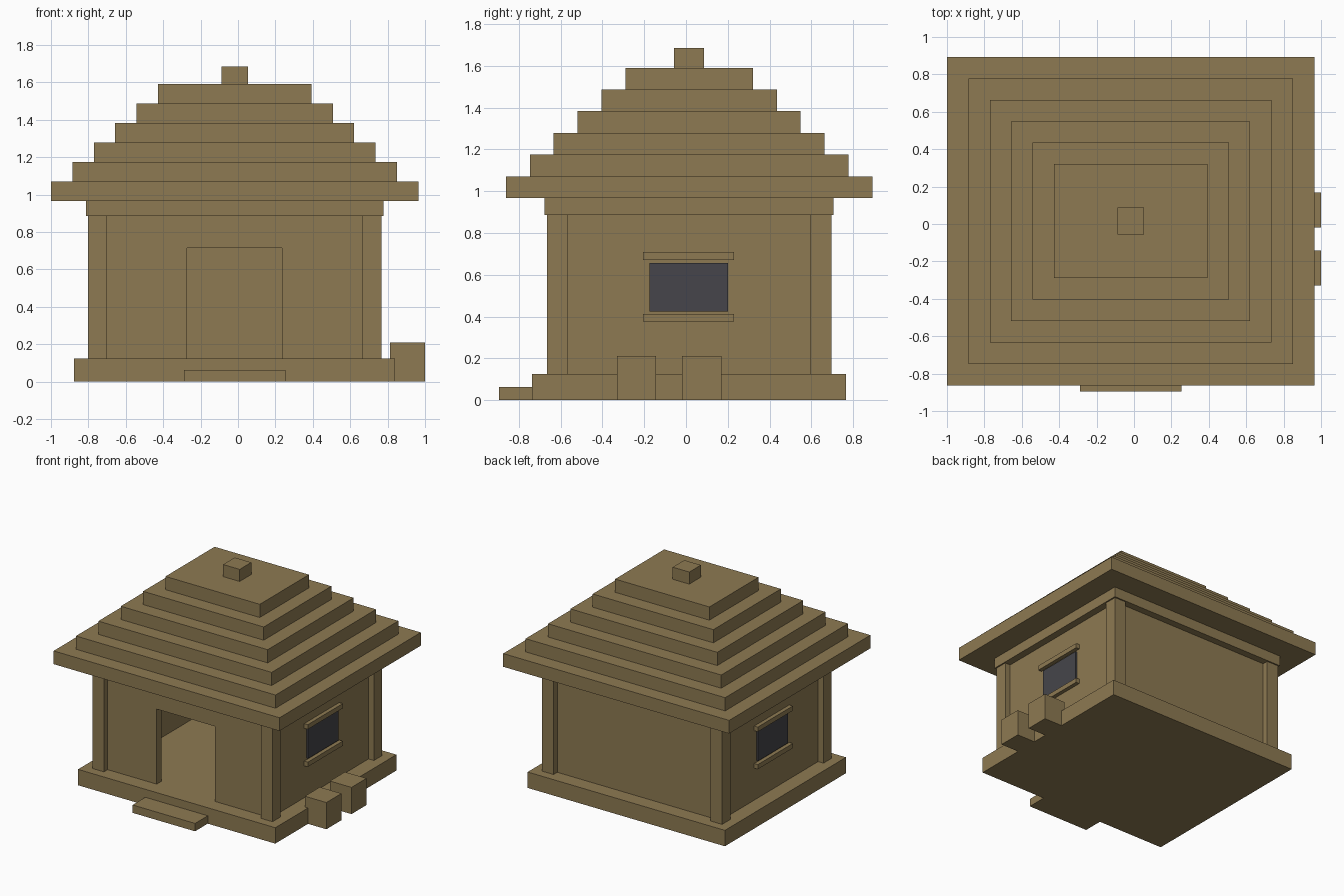
import bpy

default = bpy.data.objects.get("Cube")
if default:
    bpy.data.objects.remove(default, do_unlink=True)

# Building centre in plan
CX, CY = -0.0175, 0.015


def make_material(name, rgb):
    mat = bpy.data.materials.new(name)
    mat.use_nodes = True
    mat.diffuse_color = (*rgb, 1)
    for node in mat.node_tree.nodes:
        if node.type == 'BSDF_PRINCIPLED':
            node.inputs["Base Color"].default_value = (*rgb, 1)
    return mat


tan = make_material("tan_wood", (0.27, 0.195, 0.085))
glass = make_material("dark_glass", (0.061, 0.06, 0.069))


def box(name, xs, ys, zs, mat=tan):
    """Axis-aligned box spanning the given ranges."""
    bpy.ops.mesh.primitive_cube_add(size=1)
    ob = bpy.context.object
    ob.name = ob.data.name = name
    spans = (xs, ys, zs)
    for v in ob.data.vertices:
        v.co = [lo + (c + 0.5) * (hi - lo) for c, (lo, hi) in zip(v.co, spans)]
    ob.data.materials.append(mat)
    return ob


def block(name, hx, hy, z0, z1):
    """Box centred on the building, given half sizes."""
    return box(name, (CX - hx, CX + hx), (CY - hy, CY + hy), (z0, z1))


def cut(target, cutter):
    mod = target.modifiers.new("opening", 'BOOLEAN')
    mod.operation, mod.solver, mod.object = 'DIFFERENCE', 'EXACT', cutter
    bpy.context.view_layer.objects.active = target
    bpy.ops.object.modifier_apply(modifier=mod.name)
    bpy.data.objects.remove(cutter, do_unlink=True)


FLOOR, EAVE, ROOF = 0.125, 0.885, 0.967

# Foundation and entrance step
block("foundation", 0.858, 0.752, 0, FLOOR)
box("entrance_step", (-0.29, 0.253), (-0.895, -0.737), (0, 0.062))

# Hollow walls with a doorway
WX, WY, THICK = 0.737, 0.635, 0.06
walls = block("walls", WX, WY, FLOOR, EAVE)
cut(walls, block("room_cutter", WX - THICK, WY - THICK, 0, 1))
cut(walls, box("door_cutter", (-0.273, 0.236), (-0.8, -0.4), (0, 0.715)))

# Corner posts
POST = 0.102
for sx, side in ((-1, "right"), (1, "left")):
    for sy, end in ((-1, "front"), (1, "back")):
        x, y = CX + sx * 0.733, CY + sy * 0.63
        box(f"{end}_{side}_post", (x - POST / 2, x + POST / 2),
            (y - POST / 2, y + POST / 2), (FLOOR, EAVE))

# Side windows with a sill and a head trim
for s, side in ((-1, "right"), (1, "left")):
    def outward(a, b):
        return sorted((CX + s * a, CX + s * b))
    box(f"{side}_window", outward(0.66, 0.75), (-0.174, 0.202), (0.425, 0.657), glass)
    for part, z in (("sill", 0.376), ("head_trim", 0.671)):
        box(f"{side}_window_{part}", outward(0.72, 0.768),
            (-0.205, 0.23), (z, z + 0.037))

# Eave beam and stepped roof
block("eave_beam", 0.795, 0.692, EAVE, ROOF)
TIERS, RISE, INSET = 6, 0.104, 0.1145
for i in range(TIERS):
    block(f"roof_tier_{i + 1}", 0.9825 - i * INSET, 0.8775 - i * INSET,
          ROOF + i * RISE, ROOF + (i + 1) * RISE)
top = ROOF + TIERS * RISE
block("roof_finial", 0.072, 0.072, top, top + 0.095)

# Crates beside the left wall
for name, y in (("front_crate", -0.33), ("back_crate", -0.018)):
    box(name, (0.812, 1.0), (y, y + 0.187), (0, 0.21))
